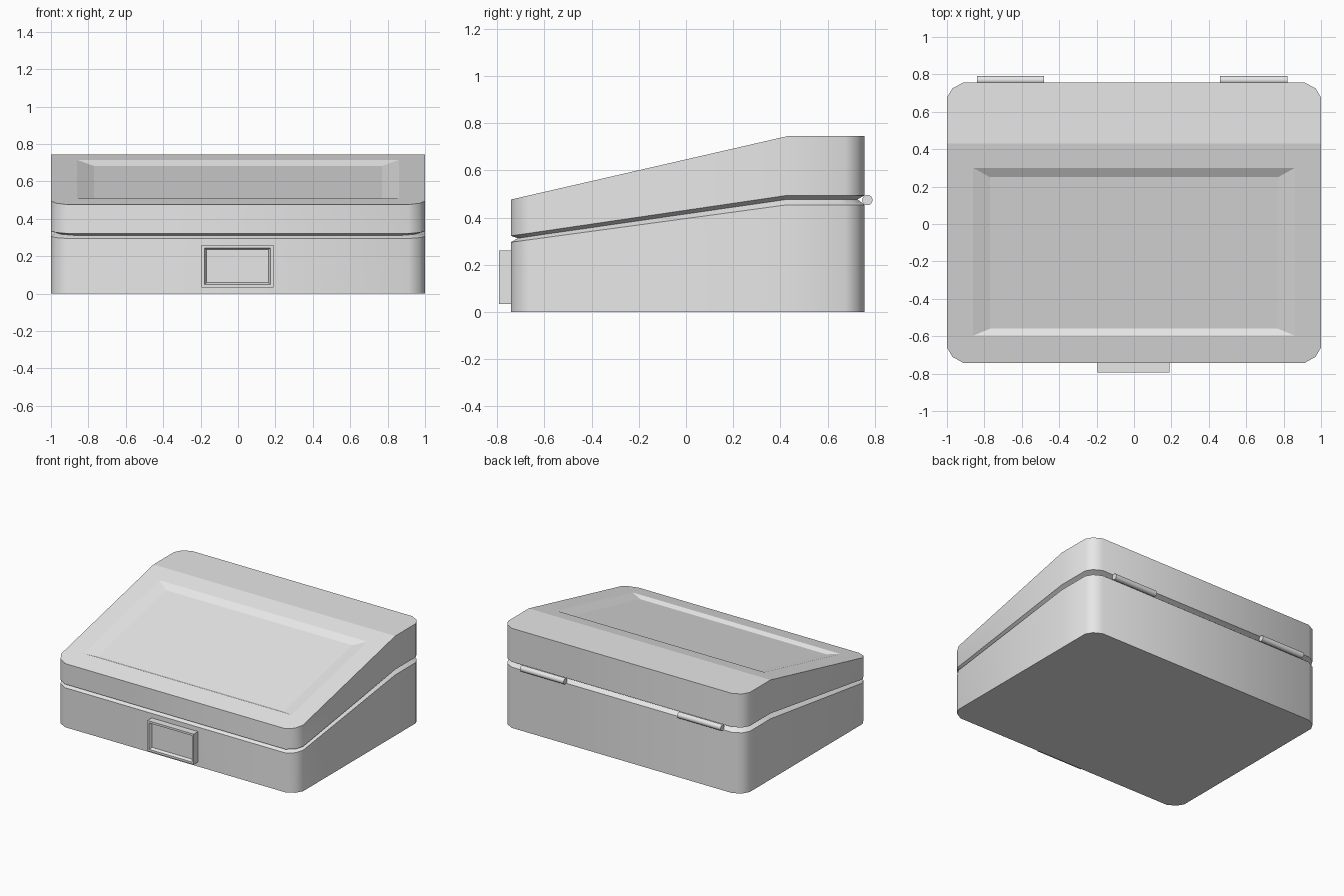
import bpy
import bmesh
import math
from mathutils import Matrix, Vector

if "Cube" in bpy.data.objects:
    bpy.data.objects.remove(bpy.data.objects["Cube"], do_unlink=True)

GREY = (0.8, 0.8, 0.8, 1)
grey = bpy.data.materials.new("plain grey")
grey.use_nodes = True
grey.diffuse_color = GREY
grey.node_tree.nodes["Principled BSDF"].inputs["Base Color"].default_value = GREY

FRONT, KINK, BACK = -0.743, 0.43, 0.757


def finish(name, bm):
    """Turn a bmesh into a named, coloured object."""
    bm.normal_update()
    mesh = bpy.data.meshes.new(name)
    bm.to_mesh(mesh)
    bm.free()
    mesh.materials.append(grey)
    obj = bpy.data.objects.new(name, mesh)
    bpy.context.scene.collection.objects.link(obj)
    return obj


def slope(front_z, back_z):
    """Height that rises from the front to the kink, then stays level."""
    def height(y):
        t = min((y - FRONT) / (KINK - FRONT), 1)
        return front_z + (back_z - front_z) * t
    return height


def ring(bm, height, inset=0.0):
    """Rounded rectangle of vertices, with one extra on each side at the kink."""
    half = [(0.912, FRONT), (0.971, -0.71), (1, -0.66), (1, KINK),
            (1, 0.676), (0.971, 0.725), (0.912, BACK)]
    right = []
    for x, y in half:
        shift = 0 if y == KINK else math.copysign(inset, y)
        right.append((x - inset, y - shift))
    points = right + [(-x, y) for x, y in reversed(right)]
    return [bm.verts.new((x, y, height(y))) for x, y in points]


def loft(bm, rings):
    """Smooth side walls between stacked rings, sharp along the ring edges."""
    for low, high in zip(rings, rings[1:]):
        n = len(low)
        for i in range(n):
            j = (i + 1) % n
            bm.faces.new((low[i], low[j], high[j], high[i])).smooth = True
    for r in rings:
        for a, b in zip(r, r[1:] + r[:1]):
            bm.edges.get((a, b)).smooth = False


def level_part(r):
    return r[3:11]


def sloped_part(r):
    return r[10:] + r[:4]


# Seam heights: body rim, groove bottom, lid rim
body_rim = slope(0.295, 0.454)
groove = slope(0.308, 0.477)
lid_rim = slope(0.322, 0.494)
lid_top = slope(0.476, 0.745)
GROOVE_DEPTH = 0.03

# Body with bevelled rim
bm = bmesh.new()
rings = [ring(bm, lambda y: 0), ring(bm, body_rim), ring(bm, groove, GROOVE_DEPTH)]
loft(bm, rings)
bm.faces.new(list(reversed(rings[0])))
bm.faces.new(level_part(rings[-1]))
bm.faces.new(sloped_part(rings[-1]))
finish("case_body", bm)

# Lid with bevelled rim and a sunken panel in the sloping top
bm = bmesh.new()
rings = [ring(bm, groove, GROOVE_DEPTH), ring(bm, lid_rim), ring(bm, lid_top)]
loft(bm, rings)
bm.faces.new(list(reversed(level_part(rings[0]))))
bm.faces.new(list(reversed(sloped_part(rings[0]))))
top = rings[-1]
bm.faces.new(level_part(top))


def panel(x, y0, y1, depth):
    corners = [(x, y0), (x, y1), (-x, y1), (-x, y0)]
    return [bm.verts.new((px, py, lid_top(py) - depth)) for px, py in corners]


outer = panel(0.86, -0.597, 0.30, 0)
inner = panel(0.77, -0.56, 0.25, 0.021)
fr, br, bl, fl = outer
bm.faces.new((top[1], top[2], top[3], br, fr))
bm.faces.new((top[3], top[10], bl, br))
bm.faces.new((top[10], top[11], top[12], fl, bl))
bm.faces.new((top[12], top[13], top[0], top[1], fr, fl))
for i in range(4):
    j = (i + 1) % 4
    bm.faces.new((outer[i], outer[j], inner[j], inner[i]))
bm.faces.new(inner)
finish("case_lid", bm)

# Front latch plate with a sunken face
bm = bmesh.new()
bmesh.ops.create_cube(bm, size=1)
bmesh.ops.scale(bm, vec=(0.384, 0.063, 0.228), verts=bm.verts)
bmesh.ops.translate(bm, vec=(-0.003, -0.7615, 0.147), verts=bm.verts)
bm.normal_update()
face = [f for f in bm.faces if f.normal.y < -0.9]
bmesh.ops.inset_region(bm, faces=face, thickness=0.022)
bmesh.ops.inset_region(bm, faces=face, thickness=0.014, depth=-0.02)
finish("front_latch", bm)

# Hinge barrels along the back seam
for side, x in (("left", 0.64), ("right", -0.66)):
    bm = bmesh.new()
    bmesh.ops.create_cone(bm, cap_ends=True, segments=16, radius1=0.022,
                          radius2=0.022, depth=0.36)
    place = Matrix.Translation(Vector((x, 0.769, 0.474)))
    bmesh.ops.transform(bm, matrix=place @ Matrix.Rotation(math.pi / 2, 4, "Y"),
                        verts=bm.verts)
    for f in bm.faces:
        f.smooth = len(f.verts) == 4
    finish(side + "_hinge", bm)
